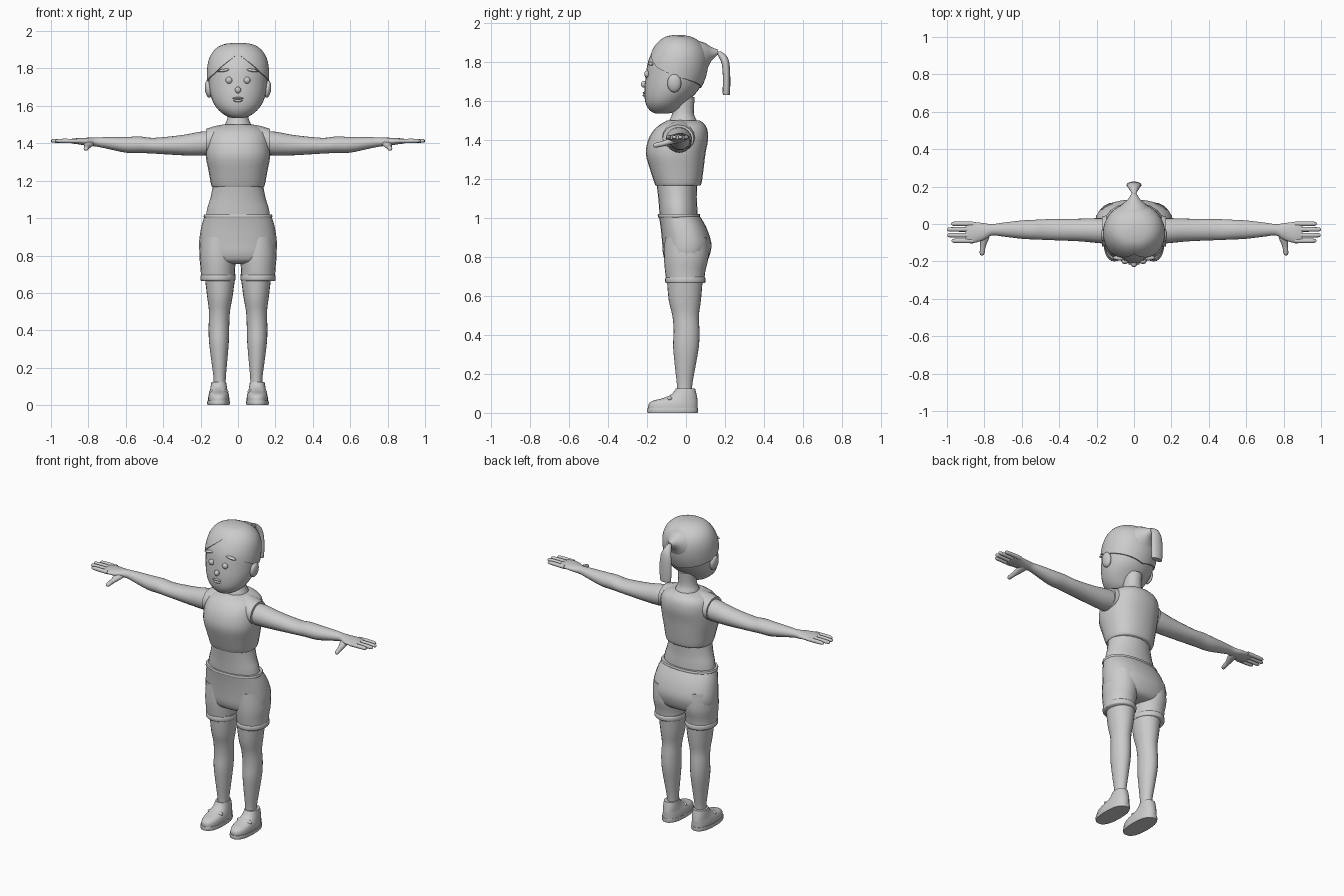
import bpy, bmesh, math
from mathutils import Vector

grey = bpy.data.materials.new("plain_grey")
grey.diffuse_color = (0.6, 0.6, 0.6, 1)
AXES = {'x': (0, 1, 2), 'y': (1, 0, 2), 'z': (2, 0, 1)}


def finish(name, bm, mirror=False, angle=50):
    bmesh.ops.recalc_face_normals(bm, faces=bm.faces)
    me = bpy.data.meshes.new(name)
    bm.to_mesh(me)
    bm.free()
    ob = bpy.data.objects.new(name, me)
    bpy.context.collection.objects.link(ob)
    me.materials.append(grey)
    if mirror:
        ob.modifiers.new("mirror", 'MIRROR').use_mirror_merge = False
    bpy.ops.object.select_all(action='DESELECT')
    ob.select_set(True)
    bpy.context.view_layer.objects.active = ob
    bpy.ops.object.shade_smooth_by_angle(angle=math.radians(angle))
    return ob


def smooth(rows, steps):
    """Catmull-Rom interpolation of cross-section rows."""
    out = []
    for i in range(len(rows) - 1):
        a, b = rows[max(i - 1, 0)], rows[i]
        c, d = rows[i + 1], rows[min(i + 2, len(rows) - 1)]
        for k in range(steps):
            t = k / steps
            out.append([0.5 * (2*q + (r - p)*t + (2*p - 5*q + 4*r - s)*t*t
                               + (3*q - p - 3*r + s)*t**3)
                        for p, q, r, s in zip(a, b, c, d)])
    return out + [list(rows[-1])]


def skin(bm, rings):
    """Join equal rings of points with quads and cap both ends."""
    vs = [[bm.verts.new(p) for p in r] for r in rings]
    n = len(vs[0])
    for a, b in zip(vs, vs[1:]):
        for i in range(n):
            j = (i + 1) % n
            bm.faces.new((a[i], a[j], b[j], b[i]))
    bm.faces.new(vs[0])
    bm.faces.new(vs[-1])


def loft(name, axis, rows, mirror=False, sides=24, steps=3, power=2.0, angle=50):
    """Rows: position on axis, centre u, centre v, radius u, radius v."""
    m, u, v = AXES[axis]
    rings = []
    for pos, cu, cv, ru, rv in smooth(rows, steps):
        ring = []
        for i in range(sides):
            t = 2 * math.pi * i / sides
            c, s = math.cos(t), math.sin(t)
            p = Vector()
            p[m] = pos
            p[u] = cu + ru * math.copysign(abs(c) ** (2 / power), c)
            p[v] = cv + rv * math.copysign(abs(s) ** (2 / power), s)
            ring.append(p)
        rings.append(ring)
    bm = bmesh.new()
    skin(bm, rings)
    return finish(name, bm, mirror, angle)


def body(rows, cx=0):
    """Rows z, half width, front y, back y to loft rows."""
    return [(z, cx, (f + b) / 2, r, (b - f) / 2) for z, r, f, b in rows]


def ball(name, loc, size, mirror=False, tilt=0.0):
    bm = bmesh.new()
    bmesh.ops.create_uvsphere(bm, u_segments=16, v_segments=10, radius=1)
    for v in bm.verts:
        x, y, z = v.co.x * size[0], v.co.y * size[1], v.co.z * size[2]
        c, s = math.cos(tilt), math.sin(tilt)
        v.co = Vector(loc) + Vector((c * x - s * z, y, s * x + c * z))
    return finish(name, bm, mirror)


# Head
HEAD = body([(1.535, .03, -.155, -.09), (1.55, .07, -.185, -.04), (1.59, .115, -.208, 0),
             (1.65, .145, -.213, .06), (1.72, .157, -.207, .095), (1.80, .158, -.195, .108),
             (1.86, .143, -.168, .095), (1.90, .112, -.135, .06), (1.922, .072, -.10, .02),
             (1.93, .02, -.06, -.02)])
loft("head", 'z', HEAD, sides=32)
PROFILE = smooth(HEAD, 8)


def head_ring(z):
    for a, b in zip(PROFILE, PROFILE[1:]):
        if z <= b[0]:
            t = max(0, (z - a[0]) / (b[0] - a[0]))
            return [p + (q - p) * t for p, q in zip(a, b)]
    return PROFILE[-1]


def face_y(x, z):
    r = head_ring(z)
    return r[2] - r[4] * math.sqrt(max(0, 1 - (x / r[3]) ** 2))


# Hair shell, parted at the forehead, with its edge dropping toward the nape
EDGE = [(0, 1.88), (.9, 1.77), (math.pi / 2, 1.725), (math.pi, 1.665)]


def hairline(t):
    for (a, za), (b, zb) in zip(EDGE, EDGE[1:]):
        if t <= b + 1e-6:
            return za + (zb - za) * (t - a) / (b - a)


rings = []
for k in range(-1, 15):
    ring = []
    for i in range(48):
        a = 2 * math.pi * i / 48
        low = hairline(min(a, 2 * math.pi - a))
        f = math.sin(max(k, 0) / 14 * math.pi / 2)
        z = low + (1.93 - low) * f
        _, _, cy, rx, ry = head_ring(z)
        g = -.004 if k < 0 else .007
        ring.append((math.sin(a) * (rx + g), cy - math.cos(a) * (ry + g),
                     z + (.007 * f if k >= 0 else 0)))
    rings.append(ring)
bm = bmesh.new()
skin(bm, rings)
finish("hair", bm)

# Gathered hair and ponytail
loft("hair_gather", 'y', [(-.02, 0, 1.785, .14, .13), (.06, 0, 1.80, .108, .108),
                          (.10, 0, 1.82, .07, .075), (.13, 0, 1.84, .035, .036),
                          (.165, 0, 1.85, .012, .012)])
loft("ponytail", 'z', [(1.63, 0, .207, .03, .015), (1.64, 0, .207, .037, .019),
                       (1.72, 0, .208, .04, .019), (1.79, 0, .203, .035, .02),
                       (1.83, 0, .187, .022, .022), (1.853, 0, .165, .01, .014)])

# Face features and ears
ball("eye", (.048, face_y(.048, 1.737) - .002, 1.737), (.018, .014, .018), True)
ball("nose", (0, face_y(0, 1.685) - .004, 1.685), (.016, .016, .018))
ball("eyebrow", (.075, face_y(.075, 1.79) - .001, 1.79), (.037, .014, .008), True, -.15)
ball("upper_lip", (0, face_y(0, 1.642), 1.641), (.03, .009, .006))
ball("lower_lip", (0, face_y(0, 1.628), 1.628), (.024, .010, .007))
ball("ear", (.158, -.06, 1.69), (.019, .036, .047), True, -.12)

# Neck, shirt, bare waist
loft("neck", 'z', body([(1.44, .085, -.10, .08), (1.50, .07, -.085, .055),
                        (1.54, .055, -.07, .04), (1.62, .052, -.07, .045)]))
loft("shirt", 'z', body([(1.165, .137, -.155, .073), (1.18, .144, -.162, .08),
                         (1.25, .157, -.185, .09), (1.33, .172, -.206, .10),
                         (1.40, .170, -.194, .113), (1.45, .158, -.165, .11),
                         (1.48, .13, -.13, .095), (1.50, .075, -.095, .07)]),
     power=2.3)
loft("shirt_shoulder", 'x', [(.05, -.025, 1.43, .07, .075), (.12, -.035, 1.415, .085, .078),
                             (.172, -.04, 1.407, .08, .07)], True, sides=16)
loft("waist", 'z', body([(1.0, .172, -.135, .06), (1.05, .165, -.138, .058),
                         (1.11, .147, -.143, .055), (1.2, .13, -.155, .06)]))

# Shorts: hips, two legs, waistband and rolled hems
loft("shorts_hips", 'z', body([(.755, .12, -.06, .06), (.77, .175, -.10, .10),
                               (.81, .203, -.117, .122), (.87, .208, -.122, .13),
                               (.95, .197, -.13, .105), (1.015, .178, -.14, .067)]),
     power=2.3)
loft("shorts_waistband", 'z', body([(1.003, .181, -.143, .07), (1.01, .184, -.145, .073),
                                    (1.02, .181, -.143, .07)]), power=2.3)
loft("shorts_leg", 'z', body([(.675, .09, -.10, .093), (.73, .092, -.108, .10),
                              (.80, .098, -.113, .115), (.90, .09, -.11, .11)], .108), True)
loft("shorts_hem", 'z', body([(.665, .09, -.102, .095), (.672, .094, -.107, .10),
                              (.69, .094, -.107, .10), (.698, .089, -.101, .094)], .107), True)

# Legs
loft("leg", 'z', [(.10, .098, -.008, .032, .038), (.15, .098, -.007, .033, .04),
                  (.24, .10, -.004, .043, .053), (.34, .102, 0, .053, .066),
                  (.42, .102, .003, .055, .066), (.50, .099, -.002, .056, .068),
                  (.58, .097, -.006, .068, .083), (.70, .096, -.006, .083, .093)], True)

# Shoes
loft("shoe_sole", 'z', body([(0, .058, -.197, .06), (.012, .061, -.2, .063),
                             (.024, .059, -.197, .061)], .104), True, power=2.4, steps=1)
loft("shoe_upper", 'z', body([(.02, .057, -.194, .06), (.045, .056, -.192, .06),
                              (.062, .052, -.17, .06), (.075, .048, -.12, .058),
                              (.095, .044, -.075, .054), (.125, .039, -.052, .047)], .103),
     True, power=2.3)
ball("shoe_strap", (.103, -.082, .072), (.053, .02, .016), True)

# Arms and hands
loft("arm", 'x', [(.11, -.04, 1.405, .07, .062), (.20, -.035, 1.398, .066, .064),
                  (.30, -.032, 1.39, .06, .054), (.45, -.03, 1.387, .056, .042),
                  (.52, -.03, 1.392, .053, .044), (.60, -.03, 1.392, .049, .042),
                  (.70, -.03, 1.402, .037, .031), (.76, -.031, 1.407, .03, .024),
                  (.80, -.04, 1.408, .044, .022), (.85, -.045, 1.411, .055, .017),
                  (.885, -.045, 1.412, .055, .013), (.90, -.045, 1.412, .05, .009)], True)
for i, (y, tip) in enumerate([(.001, .978), (-.029, 1.0), (-.060, .998), (-.090, .975)]):
    loft(f"finger_{i + 1}", 'x', [(.86, y, 1.412, .013, .012), (.93, y, 1.413, .0125, .012),
                                  (tip - .012, y, 1.413, .011, .01),
                                  (tip, y, 1.413, .004, .004)], True, sides=10)
loft("thumb", 'y', [(-.168, .813, 1.37, .005, .005), (-.158, .812, 1.372, .013, .012),
                    (-.12, .808, 1.38, .015, .014), (-.08, .80, 1.392, .024, .017),
                    (-.04, .795, 1.403, .03, .018)], True, sides=12)
